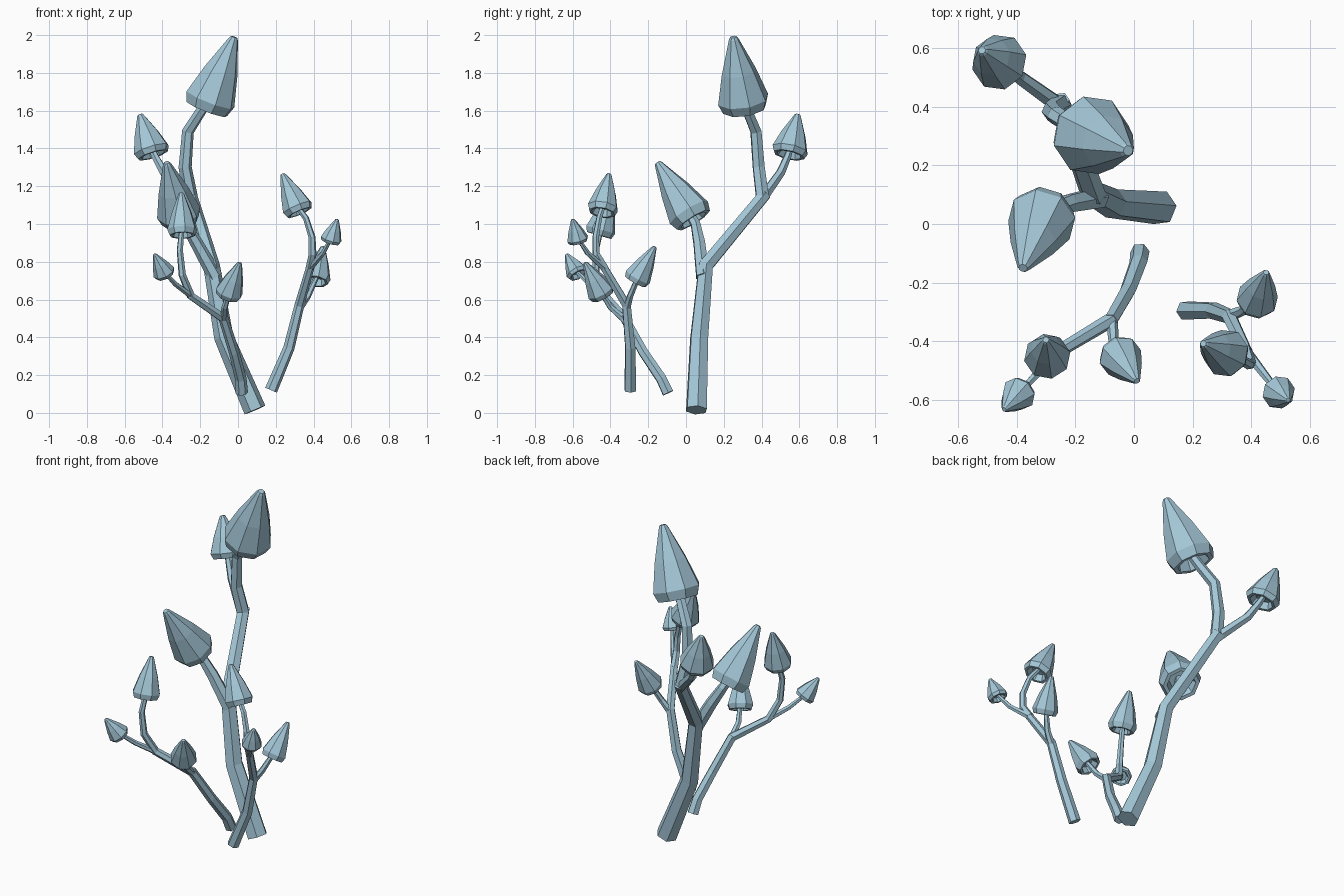
import bpy, bmesh, math
from mathutils import Vector

mat = bpy.data.materials.new("pale blue")
mat.diffuse_color = (0.37, 0.57, 0.68, 1)


def finish(name, bm):
    bmesh.ops.recalc_face_normals(bm, faces=bm.faces)
    me = bpy.data.meshes.new(name)
    bm.to_mesh(me)
    bm.free()
    me.materials.append(mat)
    bpy.context.collection.objects.link(bpy.data.objects.new(name, me))


def sweep(name, rings, sides, start):
    """Loft rings of (centre, direction, radius) and close both ends."""
    bm = bmesh.new()
    side, prev = Vector(start), None
    for c, d, r in rings:
        side = (side - d * side.dot(d)).normalized()
        up = d.cross(side)
        ring = [bm.verts.new(c + r * (side * math.cos(a) + up * math.sin(a)))
                for a in (math.tau * i / sides for i in range(sides))]
        if prev:
            for i in range(sides):
                j = (i + 1) % sides
                bm.faces.new((prev[i], prev[j], ring[j], ring[i]))
        else:
            bm.faces.new(ring[::-1])
        prev = ring
    bm.faces.new(prev)
    finish(name, bm)


def stem(name, pts, r0, r1):
    """Six-sided tapering stem along a path."""
    p = [Vector(q) for q in pts]
    n = len(p) - 1
    rings = []
    for i, c in enumerate(p):
        a = (c - p[i - 1]).normalized() if i else Vector()
        b = (p[i + 1] - c).normalized() if i < n else Vector()
        rings.append((c, (a + b).normalized(), r0 + (r1 - r0) * i / n))
    sweep(name, rings, 6, (1, 0.1, 0))


# cap profile from the hollow underside, round the rim, up to the tip:
# (fraction of length, fraction of radius)
PROFILE = [(0.16, 0.50), (0.0, 0.68), (0.0, 0.86), (0.13, 1.0),
           (0.52, 0.68), (0.97, 0.19), (1.0, 0.13)]


def cap(name, rim, tip, r):
    """Eight-sided pointed cap with a recessed underside."""
    a, b = Vector(rim), Vector(tip)
    d = (b - a).normalized()
    sweep(name, [(a.lerp(b, t), d, r * k) for t, k in PROFILE], 8, (1, 0.2, 0))


def mushroom(name, path, rim, tip, r_cap, r0, r1):
    """Stem running into the hollow of its cap."""
    inside = Vector(rim).lerp(Vector(tip), 0.2)
    stem(name + "_stem", path + [inside], r0, r1)
    cap(name + "_cap", rim, tip, r_cap)


# large clump at the back
stem("large_trunk", [(0.09, 0.055, 0.015), (-0.075, 0.07, 0.40),
                     (-0.14, 0.105, 0.78), (-0.255, 0.42, 1.16)], 0.06, 0.036)
mushroom("large_top", [(-0.25, 0.405, 1.14), (-0.28, 0.385, 1.30),
                       (-0.265, 0.37, 1.49), (-0.195, 0.325, 1.60)],
         (-0.165, 0.31, 1.61), (-0.02, 0.25, 1.99), 0.138, 0.038, 0.026)
mushroom("large_side", [(-0.12, 0.09, 0.72), (-0.22, 0.07, 0.90), (-0.28, 0.05, 1.0)],
         (-0.305, 0.04, 1.02), (-0.378, -0.15, 1.325), 0.118, 0.04, 0.022)
mushroom("large_rear", [(-0.25, 0.40, 1.13), (-0.39, 0.50, 1.27), (-0.435, 0.535, 1.35)],
         (-0.45, 0.545, 1.365), (-0.518, 0.592, 1.58), 0.098, 0.03, 0.016)

# front left clump
stem("left_trunk", [(0.02, -0.095, 0.105), (0.015, -0.13, 0.18),
                    (-0.02, -0.225, 0.32), (-0.08, -0.33, 0.51)], 0.033, 0.026)
mushroom("left_tall", [(-0.075, -0.325, 0.50), (-0.25, -0.43, 0.62),
                       (-0.295, -0.475, 0.73), (-0.308, -0.478, 0.86)],
         (-0.295, -0.46, 0.94), (-0.3, -0.395, 1.165), 0.08, 0.026, 0.014)
mushroom("left_outer", [(-0.235, -0.42, 0.61), (-0.33, -0.51, 0.68)],
         (-0.385, -0.57, 0.73), (-0.442, -0.632, 0.84), 0.06, 0.018, 0.011)
mushroom("left_inner", [(-0.075, -0.32, 0.49), (-0.07, -0.40, 0.56)],
         (-0.055, -0.44, 0.62), (0.01, -0.535, 0.795), 0.075, 0.021, 0.013)

# front right clump
stem("right_trunk", [(0.175, -0.295, 0.12), (0.27, -0.295, 0.345),
                     (0.325, -0.315, 0.57), (0.385, -0.44, 0.78)], 0.034, 0.022)
mushroom("right_tall", [(0.38, -0.43, 0.765), (0.395, -0.475, 0.84),
                        (0.392, -0.478, 0.93), (0.36, -0.46, 1.03)],
         (0.325, -0.445, 1.06), (0.236, -0.407, 1.265), 0.083, 0.023, 0.014)
mushroom("right_outer", [(0.38, -0.43, 0.765), (0.45, -0.52, 0.845)],
         (0.488, -0.57, 0.905), (0.525, -0.6, 1.025), 0.058, 0.019, 0.01)
mushroom("right_low", [(0.32, -0.315, 0.55), (0.37, -0.295, 0.62)],
         (0.415, -0.268, 0.695), (0.45, -0.165, 0.88), 0.072, 0.022, 0.013)
